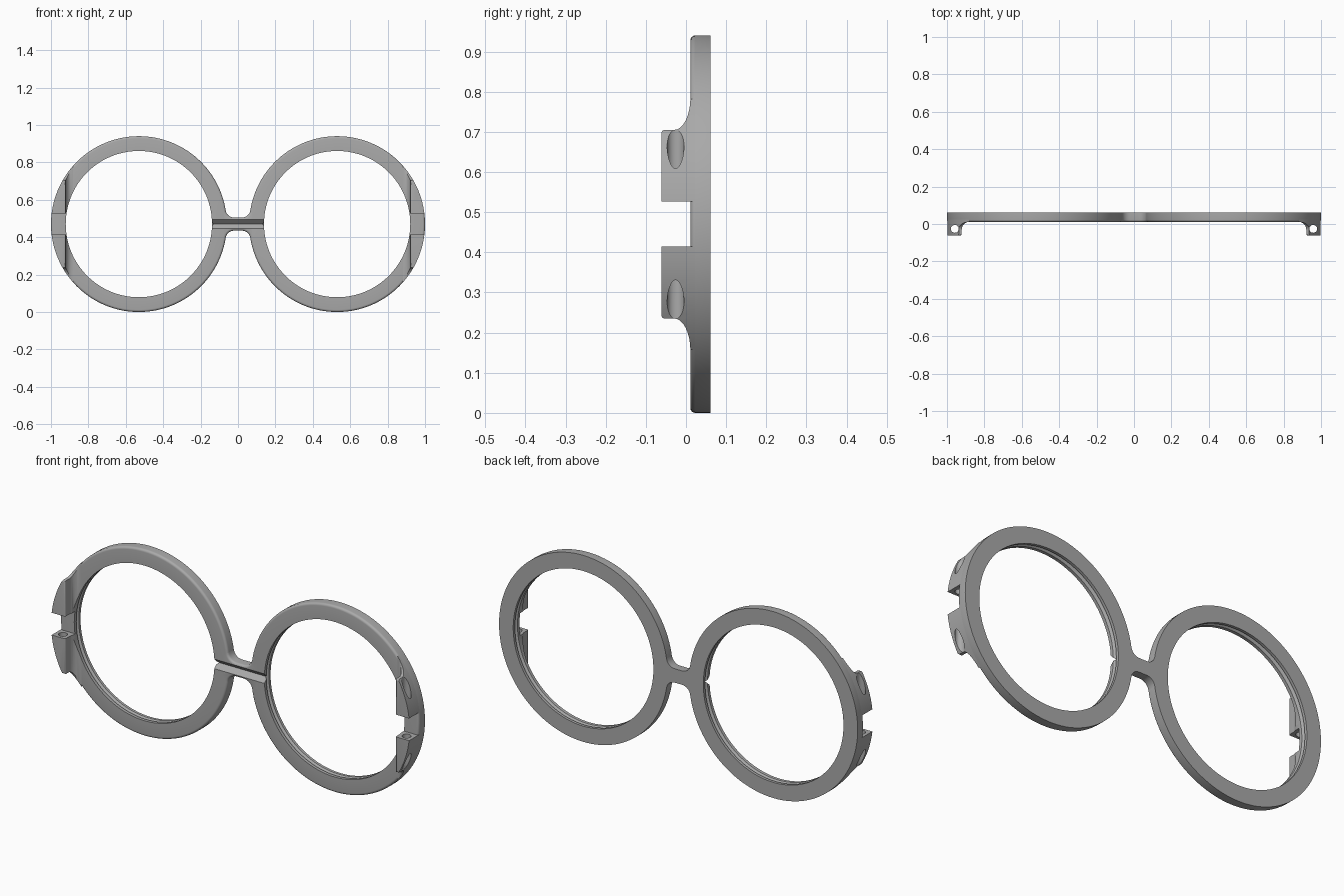
import bpy, bmesh, math
from mathutils import Vector

cube = bpy.data.objects.get("Cube")
if cube:
    bpy.data.objects.remove(cube, do_unlink=True)

# Main sizes; all parts are modelled around the mid height
MID, CX, R_OUT, R_IN = 0.47, 0.53, 0.47, 0.391
FRONT, BACK, LUG_FRONT = 0.011, 0.061, -0.061
ROUND, SEGS = 0.012, 128

grey = bpy.data.materials.new("frame grey")
grey.use_nodes = True
GREY = (0.4, 0.4, 0.4, 1)
grey.diffuse_color = GREY
grey.node_tree.nodes["Principled BSDF"].inputs["Base Color"].default_value = GREY


def finish(name, bm):
    bmesh.ops.recalc_face_normals(bm, faces=bm.faces)
    me = bpy.data.meshes.new(name)
    bm.to_mesh(me)
    bm.free()
    ob = bpy.data.objects.new(name, me)
    ob.location.z = MID
    me.materials.append(grey)
    bpy.context.collection.objects.link(ob)
    return ob


def lathe(name, profile):
    """Closed (radius, y) profile turned about the lens axis."""
    bm = bmesh.new()
    rings = []
    for i in range(SEGS):
        a = 2 * math.pi * i / SEGS
        rings.append([bm.verts.new((CX + r * math.cos(a), y, r * math.sin(a))) for r, y in profile])
    n = len(profile)
    for i in range(SEGS):
        p, q = rings[i], rings[(i + 1) % SEGS]
        for j in range(n):
            k = (j + 1) % n
            bm.faces.new((p[j], p[k], q[k], q[j]))
    return finish(name, bm)


def prism(name, points, depth, bevel=None):
    """Extrude a closed outline of 3D points along a depth vector."""
    bm = bmesh.new()
    face = bm.faces.new([bm.verts.new(p) for p in points])
    ext = bmesh.ops.extrude_face_region(bm, geom=[face])["geom"]
    bmesh.ops.translate(bm, vec=depth, verts=[v for v in ext if isinstance(v, bmesh.types.BMVert)])
    if bevel:
        edges = [e for e in bm.edges if all(bevel(v.co) for v in e.verts)]
        bmesh.ops.bevel(bm, geom=edges, offset=ROUND, segments=4, profile=0.5, affect='EDGES')
    return finish(name, bm)


def arc(u, v, ru, rv, start, end, steps=8):
    out = []
    for i in range(steps + 1):
        a = math.radians(start + (end - start) * i / steps)
        out.append((u + ru * math.cos(a), v + rv * math.sin(a)))
    return out


def bake(ob, cuts=(), mirror=None):
    """Apply booleans and mirroring, then shade smooth with sharp edges kept."""
    bpy.ops.object.select_all(action='DESELECT')
    bpy.context.view_layer.objects.active = ob
    ob.select_set(True)
    for operation, cutter in cuts:
        mod = ob.modifiers.new("cut", 'BOOLEAN')
        mod.operation, mod.object, mod.solver = operation, cutter, 'EXACT'
        bpy.ops.object.modifier_apply(modifier=mod.name)
    if mirror:
        mod = ob.modifiers.new("mirror", 'MIRROR')
        mod.use_axis = mirror
        mod.use_mirror_merge = False
        bpy.ops.object.modifier_apply(modifier=mod.name)
    bpy.ops.object.shade_smooth_by_angle(angle=math.radians(30))


# V slot that runs along the bridge front and through both rims
V = 0.024
slot = prism("slot_cutter", [(-0.2, FRONT - V, -2 * V), (-0.2, FRONT - V, 2 * V), (-0.2, FRONT + V, 0)],
             Vector((0.4, 0, 0)))

# Rims: rounded front outer edge, V lens groove inside
rim_profile = [(R_IN, FRONT)]
rim_profile += arc(R_OUT - ROUND, FRONT + ROUND, ROUND, ROUND, -90, 0, 5)
rim_profile += [(R_OUT, BACK), (R_IN, BACK), (R_IN, 0.047), (R_IN + 0.012, 0.037), (R_IN, 0.027)]
rims = lathe("rims", rim_profile)
bake(rims, [('DIFFERENCE', slot)], (True, False, False))

# Bridge: bar with fillets tangent to both rims
HALF, FIL = 0.035, 0.045
fx = CX - math.sqrt((R_OUT + FIL) ** 2 - (HALF + FIL) ** 2)
tangent = math.degrees(math.atan2(HALF + FIL, CX - fx))
quarter = arc(fx, HALF + FIL, FIL, FIL, -90, -tangent)
limit = quarter[-1][0] + 0.001
quarter.append((0.1, quarter[-1][1] - 0.01))
outline = quarter + [(x, -z) for x, z in reversed(quarter)]
outline += [(-x, -z) for x, z in quarter] + [(-x, z) for x, z in reversed(quarter)]
bridge = prism("bridge", [(x, FRONT, z) for x, z in outline], Vector((0, BACK - FRONT, 0)),
               lambda c: c.y < FRONT + 0.001 and abs(c.x) < limit)
bake(bridge, [('DIFFERENCE', slot)])

# Hinge lugs: plan outline with a flared root, trimmed to the rim and the side outline
LUG_X, FLARE, ROOT = 0.921, 0.04, 0.024
plan = [(1.1, ROOT), (LUG_X - FLARE, ROOT)]
plan += arc(LUG_X - FLARE, FRONT - FLARE, FLARE, FLARE, 90, 0)
plan += arc(LUG_X + 0.008, LUG_FRONT + 0.008, 0.008, 0.008, 180, 270, 4)
plan += [(1.1, LUG_FRONT)]
lugs = prism("hinge_lugs", [(x, y, 0) for x, y in plan], Vector((0, 0, 0.4)))

BOTTOM, TOP, RISE = 0.056, 0.235, 0.08
side = [(-0.1, BOTTOM), (0.1, BOTTOM), (0.1, TOP + RISE)]
side += arc(FRONT - FLARE, TOP + RISE, FLARE, RISE, 0, -90)
side += arc(LUG_FRONT + 0.008, TOP - 0.008, 0.008, 0.008, 90, 180, 4)
side += [(-0.1, TOP - 0.008)]
side_trim = prism("side_trim", [(0.8, y, z) for y, z in side], Vector((0.4, 0, 0)))
rim_trim = lathe("rim_trim", [(R_IN, -0.2), (R_OUT, -0.2), (R_OUT, 0.2), (R_IN, 0.2)])
pin = prism("pin_cutter", [(x, y, 0) for x, y in arc(0.958, -0.026, 0.021, 0.021, 0, 348.75, 31)],
            Vector((0, 0, 0.5)))
bake(lugs, [('INTERSECT', rim_trim), ('INTERSECT', side_trim), ('DIFFERENCE', pin)], (True, False, True))

# Remove the helpers
for helper in (slot, side_trim, rim_trim, pin):
    bpy.data.objects.remove(helper, do_unlink=True)
